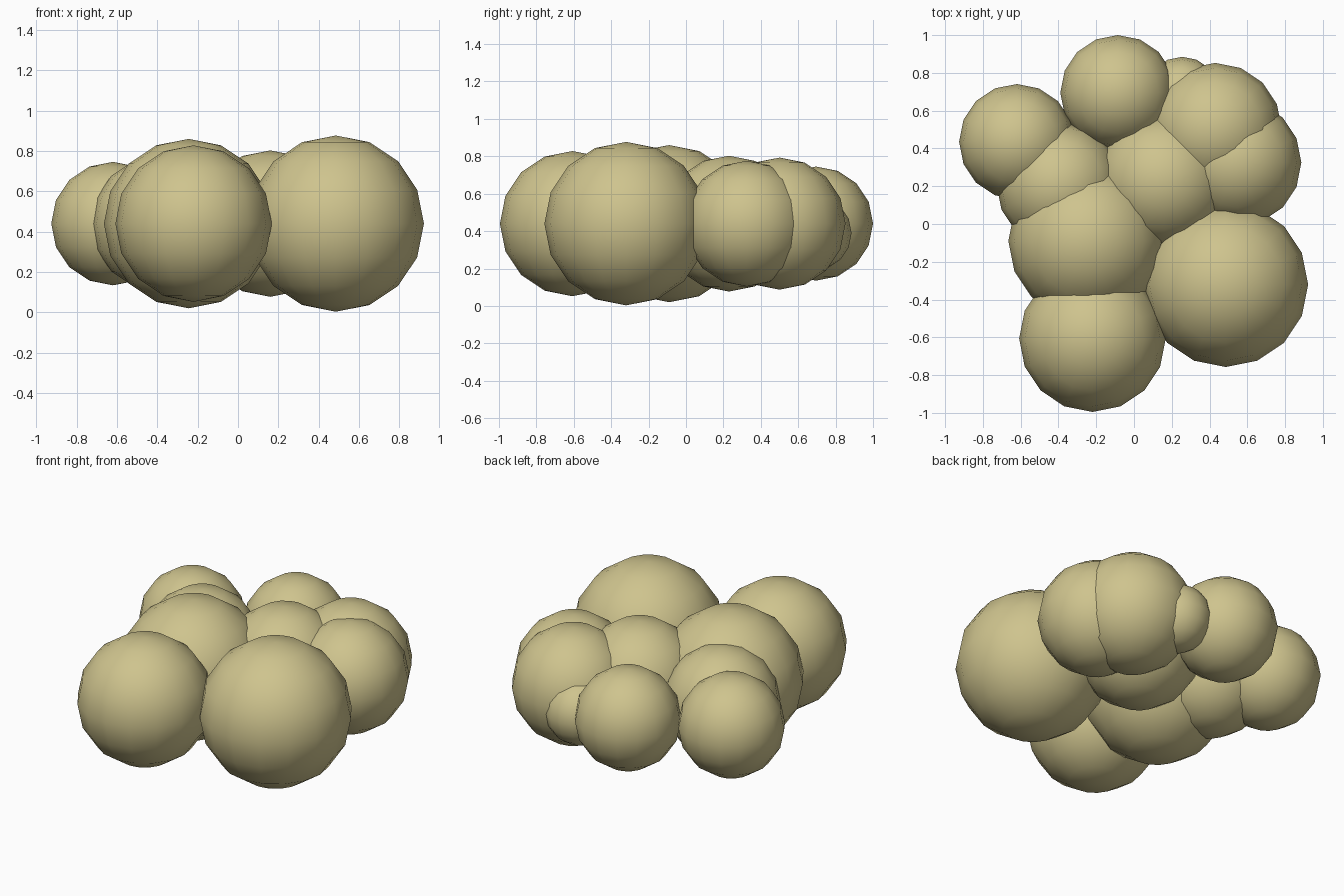
import bpy

cube = bpy.data.objects.get("Cube")
if cube:
    bpy.data.objects.remove(cube, do_unlink=True)

# Single khaki material
khaki = bpy.data.materials.new("khaki")
khaki.use_nodes = True
colour = (0.62, 0.55, 0.27, 1)
khaki.diffuse_color = colour
khaki.node_tree.nodes["Principled BSDF"].inputs["Base Color"].default_value = colour


def ball(name, x, y, radius, z=0.44):
    """Smooth low-poly sphere that overlaps its neighbours."""
    bpy.ops.mesh.primitive_uv_sphere_add(
        segments=16, ring_count=8, radius=radius, location=(x, y, z))
    obj = bpy.context.object
    obj.name = name
    obj.data.materials.append(khaki)
    bpy.ops.object.shade_smooth()


# Front pair
ball("front_left_ball", 0.485, -0.32, 0.437)
ball("front_right_ball", -0.22, -0.607, 0.388)

# Core
ball("core_right_ball", -0.245, -0.09, 0.42)
ball("core_left_ball", 0.16, 0.23, 0.363)

# Right side
ball("right_inner_ball", -0.392, 0.204, 0.335)
ball("right_outer_ball", -0.62, 0.435, 0.306)

# Left side
ball("left_side_ball", 0.55, 0.325, 0.336)
ball("left_back_ball", 0.43, 0.5, 0.353)

# Back
ball("back_ball", -0.085, 0.695, 0.305)
ball("back_small_ball", 0.255, 0.685, 0.2, 0.39)
